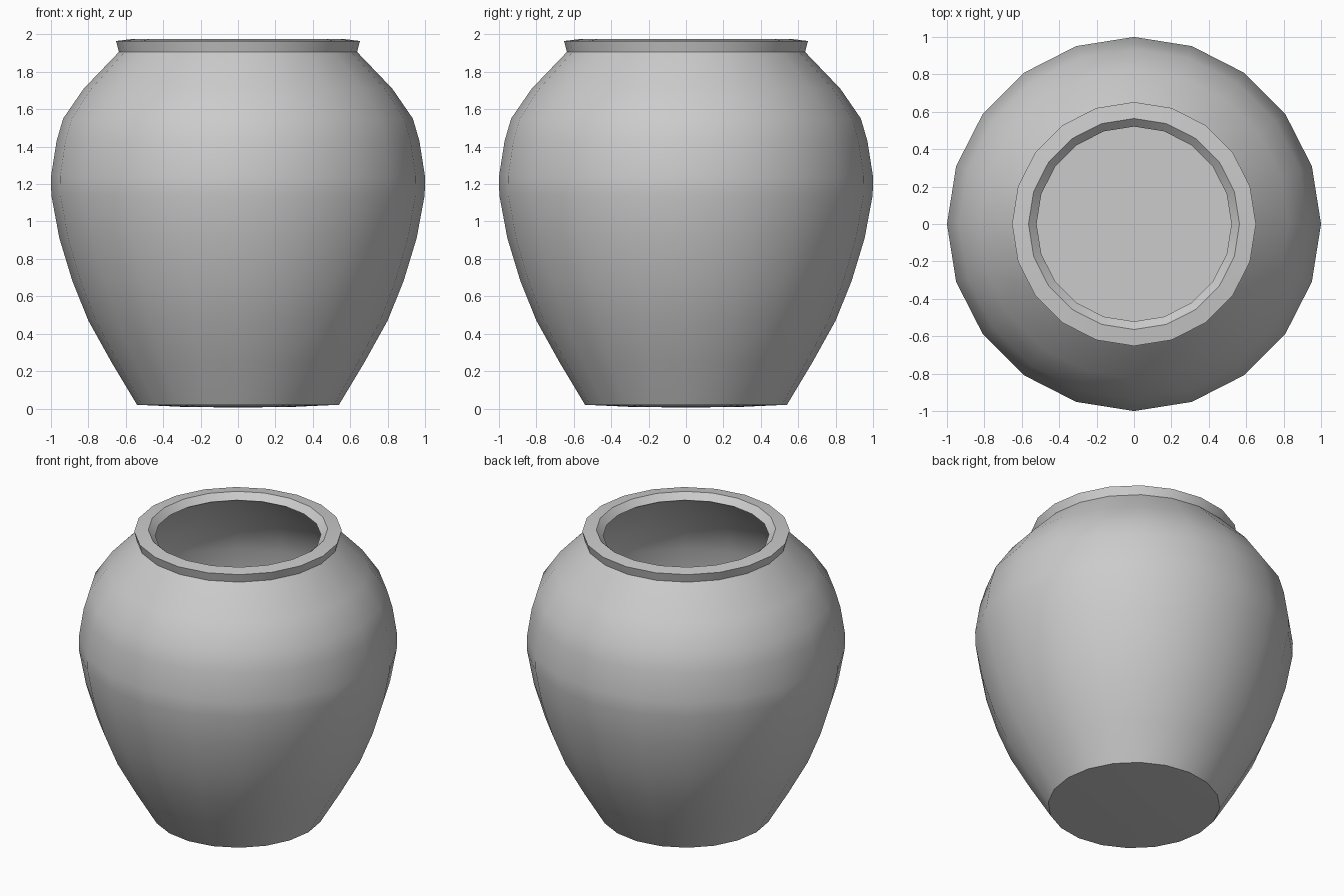
import bpy, bmesh, math

if "Cube" in bpy.data.objects:
    bpy.data.objects.remove(bpy.data.objects["Cube"])

SIDES = 20


def lathe(name, profile, sharp_angle):
    """Revolve (radius, z) points around z; r == 0 makes a pole."""
    bm = bmesh.new()
    rings = []
    for r, z in profile:
        if r == 0:
            rings.append([bm.verts.new((0, 0, z))] * SIDES)
        else:
            rings.append([bm.verts.new((r * math.cos(a), r * math.sin(a), z))
                          for a in (2 * math.pi * i / SIDES for i in range(SIDES))])
    for low, high in zip(rings, rings[1:]):
        for i in range(SIDES):
            j = (i + 1) % SIDES
            quad = [low[i], low[j], high[j], high[i]]
            bm.faces.new(list(dict.fromkeys(quad)))
    bmesh.ops.recalc_face_normals(bm, faces=bm.faces)
    mesh = bpy.data.meshes.new(name)
    bm.to_mesh(mesh)
    bm.free()
    obj = bpy.data.objects.new(name, mesh)
    bpy.context.collection.objects.link(obj)
    bpy.ops.object.select_all(action='DESELECT')
    obj.select_set(True)
    bpy.context.view_layer.objects.active = obj
    bpy.ops.object.shade_smooth_by_angle(angle=math.radians(sharp_angle))
    return obj


# Outer wall, from the slightly domed base up to the neck
base = [(0, 0.005), (0.3, 0.009)]
outer = [(0.54, 0.02), (0.675, 0.245), (0.80, 0.47), (0.885, 0.68),
         (0.955, 0.91), (0.998, 1.14), (1.0, 1.24), (0.97, 1.43),
         (0.935, 1.55), (0.825, 1.71), (0.637, 1.906)]

# Flared rim with its inward-sloping lip
rim = [(0.652, 1.965), (0.564, 1.976), (0.521, 1.935)]

# Hollow inside, following the outer wall down to a flat floor
inner = [(r - 0.04, z - 0.02) for r, z in reversed(outer[1:])]
floor = [(0.53, 0.06), (0, 0.06)]

lathe("jar", base + outer + rim + inner + floor, 30)
